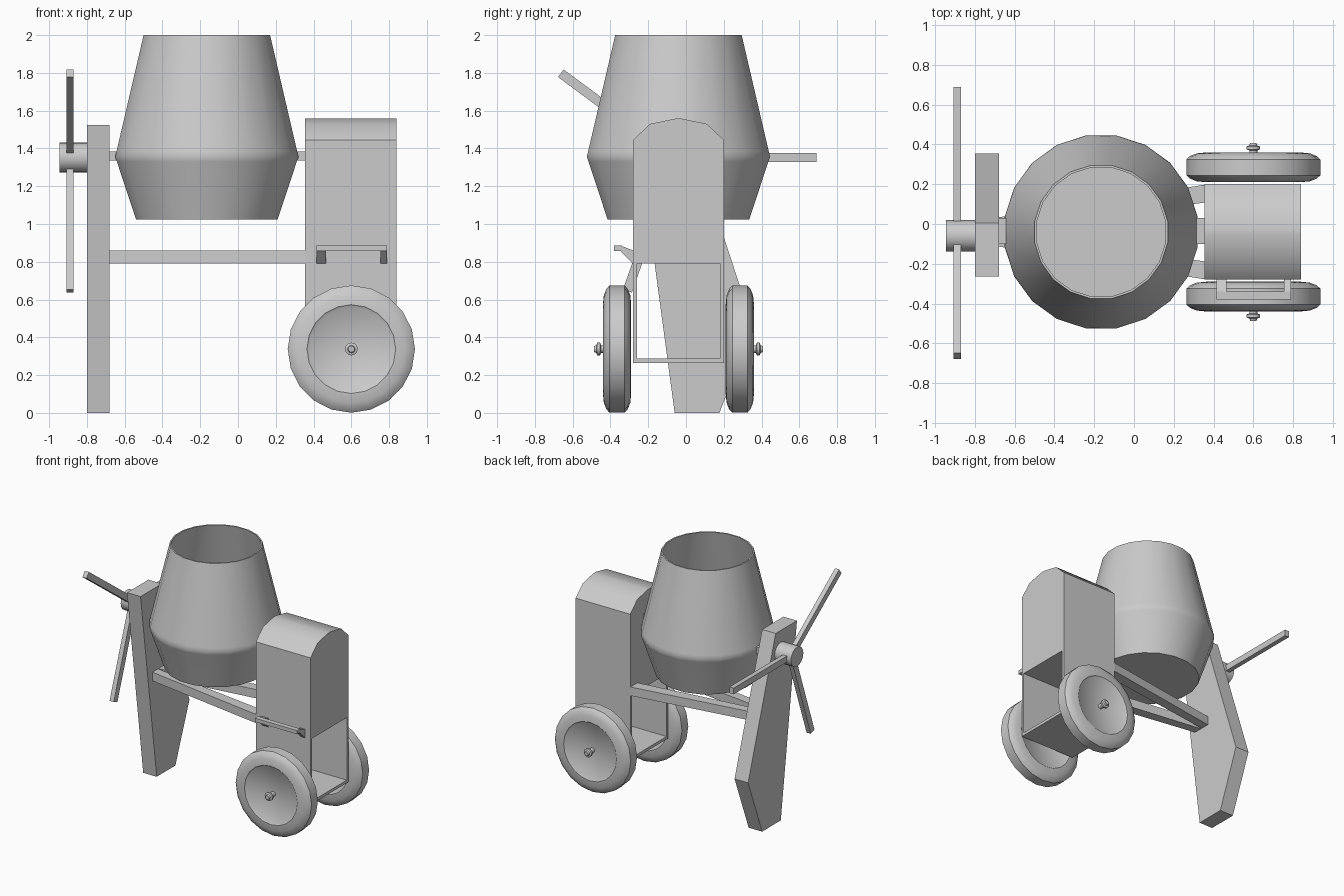
import bpy, bmesh
from math import sin, cos, pi, radians
from mathutils import Vector, Matrix

if "Cube" in bpy.data.objects:
    bpy.data.objects.remove(bpy.data.objects["Cube"])


def finish(name, bm, smooth=None):
    bmesh.ops.recalc_face_normals(bm, faces=bm.faces)
    me = bpy.data.meshes.new(name)
    bm.to_mesh(me)
    bm.free()
    ob = bpy.data.objects.new(name, me)
    bpy.context.collection.objects.link(ob)
    if smooth:
        bpy.ops.object.select_all(action='DESELECT')
        ob.select_set(True)
        bpy.context.view_layer.objects.active = ob
        bpy.ops.object.shade_smooth_by_angle(angle=radians(smooth))
    return ob


def prism(name, profile, x0, x1, smooth=None):
    """Extrude a (y, z) profile along x."""
    bm = bmesh.new()
    face = bm.faces.new([bm.verts.new((x0, y, z)) for y, z in profile])
    ext = bmesh.ops.extrude_face_region(bm, geom=[face])
    bmesh.ops.translate(bm, vec=(x1 - x0, 0, 0),
                        verts=[v for v in ext['geom'] if isinstance(v, bmesh.types.BMVert)])
    return finish(name, bm, smooth)


def box(name, x, y, z):
    return prism(name, [(y[0], z[0]), (y[1], z[0]), (y[1], z[1]), (y[0], z[1])], *x)


def lathe(name, profile, matrix, sides, phase=0, smooth=35):
    """Revolve (radius, height) points about local z, closing both ends."""
    bm = bmesh.new()
    rings = [[bm.verts.new((r * cos(phase + 2 * pi * i / sides),
                            r * sin(phase + 2 * pi * i / sides), h))
              for i in range(sides)] for r, h in profile]
    for a, b in zip(rings, rings[1:]):
        for i in range(sides):
            j = (i + 1) % sides
            bm.faces.new((a[i], a[j], b[j], b[i]))
    bm.faces.new(rings[0])
    bm.faces.new(rings[-1])
    bm.transform(matrix)
    return finish(name, bm, smooth)


# Mixing drum: outer wall, rim, inner wall and floor
lathe("mixing_drum",
      [(0.38, 1.025), (0.482, 1.33), (0.491, 1.355), (0.484, 1.385), (0.339, 2.0),
       (0.328, 2.0), (0.472, 1.385), (0.479, 1.355), (0.47, 1.33), (0.372, 1.04)],
      Matrix.Translation((-0.165, -0.04, 0)), 20, pi / 20)

# Short axle stubs on either side of the drum
for side, x in (("left", (-0.69, -0.62)), ("right", (0.29, 0.37))):
    box(f"drum_axle_{side}", x, (-0.10, 0.03), (1.335, 1.385))

# Bent support leg
prism("support_leg", [(-0.265, 1.525), (0.005, 1.525), (0.355, 0.46), (0.177, 0), (-0.06, 0)],
      -0.80, -0.68)

# Tilting hub with three spokes
along_x = Matrix.Rotation(pi / 2, 4, 'Y')
lathe("tilt_hub", [(0.079, -0.945), (0.079, -0.79)],
      Matrix.Translation((0, -0.06, 1.352)) @ along_x, 16)
for i, deg in enumerate((0, 143.5, 250.5)):
    d = Vector((cos(radians(deg)), sin(radians(deg))))
    n = Vector((-d.y, d.x)) * 0.025
    c = Vector((-0.06, 1.352))
    prism(f"tilt_spoke_{i + 1}", [tuple(p) for p in
          (c + n, c + d * 0.75 + n, c + d * 0.75 - n, c - n)], -0.907, -0.87)

# Motor housing with arched roof
prism("motor_housing",
      [(-0.28, 0.79), (-0.28, 1.445), (-0.19, 1.53), (-0.055, 1.558), (-0.025, 1.558),
       (0.11, 1.53), (0.2, 1.445), (0.2, 0.79)], 0.355, 0.84, 32)

# Open tray below the housing, U-shaped in section
prism("axle_cradle",
      [(-0.28, 0.79), (-0.28, 0.265), (0.2, 0.265), (0.2, 0.79), (0.18, 0.79),
       (0.18, 0.288), (-0.26, 0.288), (-0.26, 0.79)], 0.355, 0.84)

# Two frame rails spreading from the leg to the housing
for side, s in (("front", -1), ("back", 1)):
    bm = bmesh.new()
    bmesh.ops.create_cube(bm, size=1)
    for v in bm.verts:
        right = v.co.x > 0
        v.co = (0.37 if right else -0.69,
                -0.04 + s * (0.195 if right else 0.037) + v.co.y * (0.09 if right else 0.07),
                0.825 + v.co.z * 0.07)
    finish(f"frame_rail_{side}", bm)

# Front grab handle: two bent arms and a crossbar
for side, x in (("left", (0.415, 0.465)), ("right", (0.755, 0.79))):
    prism(f"handle_arm_{side}", [(-0.345, 0.885), (-0.28, 0.86), (-0.28, 0.79), (-0.345, 0.855)], *x)
box("handle_crossbar", (0.415, 0.79), (-0.38, -0.34), (0.857, 0.886))

# Wheels with dished discs, and axle nuts, mirrored front and back
tyre = [(0.235, 0.075), (0.285, 0.07), (0.318, 0.057), (0.337, 0.04)]
half = [(0.03, 0.045), (0.225, 0.068)] + tyre
wheel = [(r, -h) for r, h in half] + half[::-1]
nut = [(0.02, 0.03), (0.02, 0.085), (0.034, 0.09), (0.034, 0.105), (0.02, 0.11), (0.016, 0.122)]
for side, y, turn in (("front", -0.365, 1), ("back", 0.285, -1)):
    place = Matrix.Translation((0.6, y, 0.338)) @ Matrix.Rotation(turn * pi / 2, 4, 'X')
    lathe(f"wheel_{side}", wheel, place, 20, pi / 2)
    lathe(f"axle_nut_{side}", nut, place, 12)
